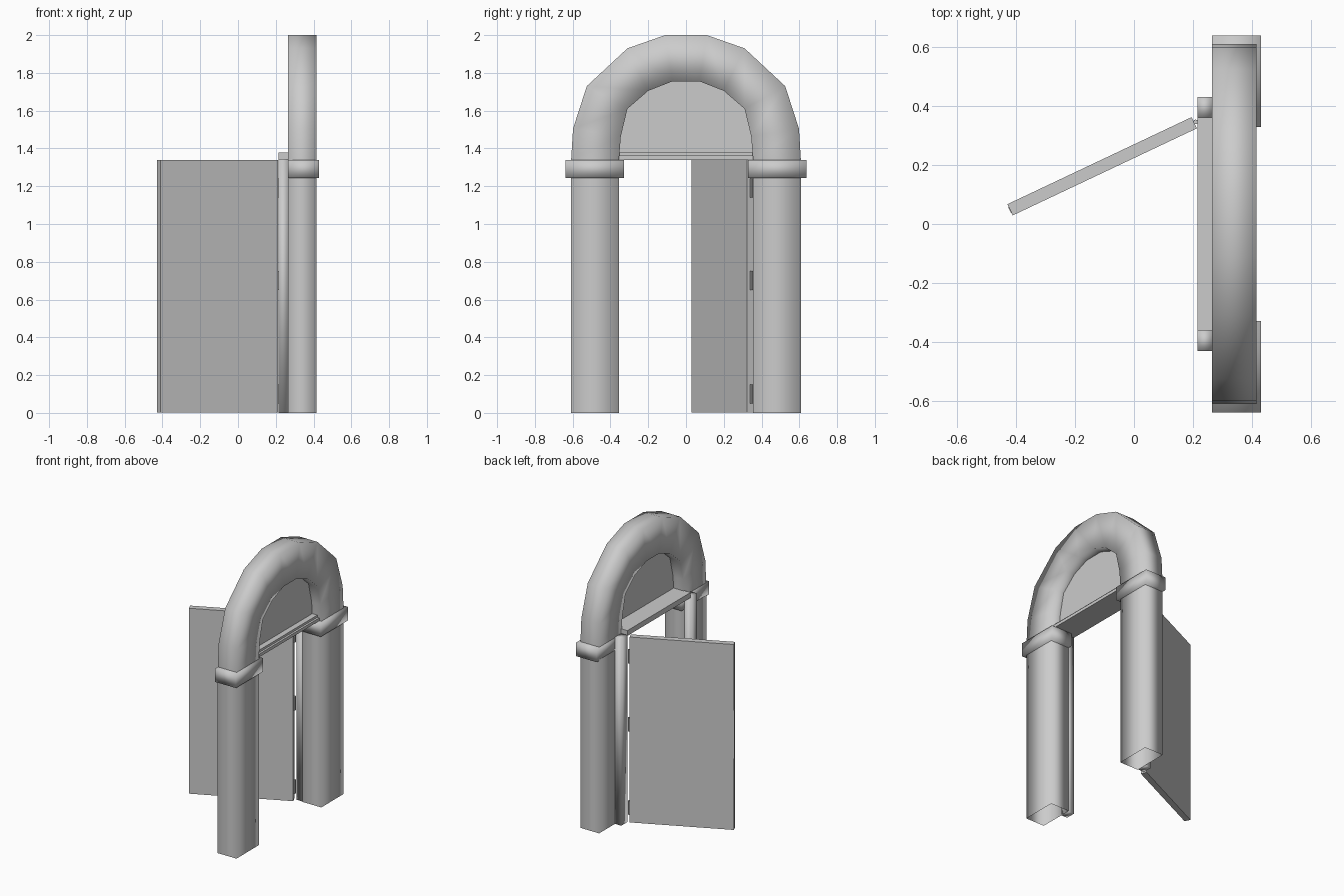
import bpy, bmesh, math
from mathutils import Matrix

if "Cube" in bpy.data.objects:
    bpy.data.objects.remove(bpy.data.objects["Cube"])


def finish(name, bm, smooth=False):
    bmesh.ops.recalc_face_normals(bm, faces=bm.faces)
    me = bpy.data.meshes.new(name)
    bm.to_mesh(me)
    bm.free()
    for p in me.polygons:
        p.use_smooth = smooth
    ob = bpy.data.objects.new(name, me)
    bpy.context.collection.objects.link(ob)
    return ob


def box(name, lo, hi, smooth=False, open_ends=False):
    bm = bmesh.new()
    bmesh.ops.create_cube(bm, size=1)
    for v in bm.verts:
        v.co = [(l + h) / 2 + c * (h - l) for l, h, c in zip(lo, hi, v.co)]
    if open_ends:
        bm.normal_update()
        ends = [f for f in bm.faces if abs(f.normal.z) > 0.9]
        bmesh.ops.delete(bm, geom=ends, context='FACES_ONLY')
    return finish(name, bm, smooth)


def mirrored(half):
    return half + [(-y, z) for y, z in reversed(half)]


X0, X1 = 0.265, 0.415
outer = mirrored([(-0.608, 1.34), (-0.598, 1.505), (-0.525, 1.73), (-0.31, 1.93), (-0.11, 2.0)])
inner = mirrored([(-0.355, 1.34), (-0.345, 1.465), (-0.31, 1.61), (-0.2, 1.705), (-0.072, 1.755)])

# Arch: rectangular section carried along the paired outer and inner outlines
bm = bmesh.new()
rings = []
for o, i in zip(outer, inner):
    rings.append([bm.verts.new(c) for c in
                  ((X0, *o), (X1, *o), (X1, *i), (X0, *i))])
for a, b in zip(rings, rings[1:]):
    for k in range(4):
        n = (k + 1) % 4
        bm.faces.new((a[k], a[n], b[n], b[k]))
finish("arch", bm, True)

# Panel filling the arch above the lintel
bm = bmesh.new()
bm.faces.new([bm.verts.new((0.345, *p)) for p in inner])
finish("arch_panel", bm)

# Pillars, capitals and door jambs on both sides
for side, s in (("left", -1), ("right", 1)):
    def span(a, b):
        return sorted((a * s, b * s))
    y = span(0.355, 0.61)
    box(side + "_pillar", (X0, y[0], 0), (X1, y[1], 1.25), True, True)
    y = span(0.328, 0.638)
    box(side + "_capital", (X0, y[0], 1.243), (0.43, y[1], 1.34), True)
    y = span(0.36, 0.43)
    box(side + "_jamb", (0.215, y[0], 0), (X0, y[1], 1.345), True)

# Lintel with a stepped lip
box("lintel", (0.215, -0.36, 1.34), (0.40, 0.36, 1.362))
box("lintel_lip", (0.215, -0.36, 1.362), (0.385, 0.36, 1.378))

# Door swung open about its hinge edge
swing = Matrix.Translation((0.204, 0.343, 0)) @ Matrix.Rotation(math.radians(25.3), 4, 'Z')
parts = [box("door", (-0.69, -0.021, 0.003), (0, 0.021, 1.338)),
         box("latch_plate", (-0.692, -0.012, 0.515), (-0.688, 0.012, 0.86))]
for ob in parts:
    ob.data.transform(swing)

# Hinges between door and jamb
for n, z in enumerate((0.10, 0.70, 1.19)):
    bm = bmesh.new()
    bmesh.ops.create_cone(bm, cap_ends=True, segments=8, radius1=0.008, radius2=0.008, depth=0.1,
                          matrix=Matrix.Translation((0.209, 0.346, z)))
    finish(f"hinge_{n + 1}", bm)
